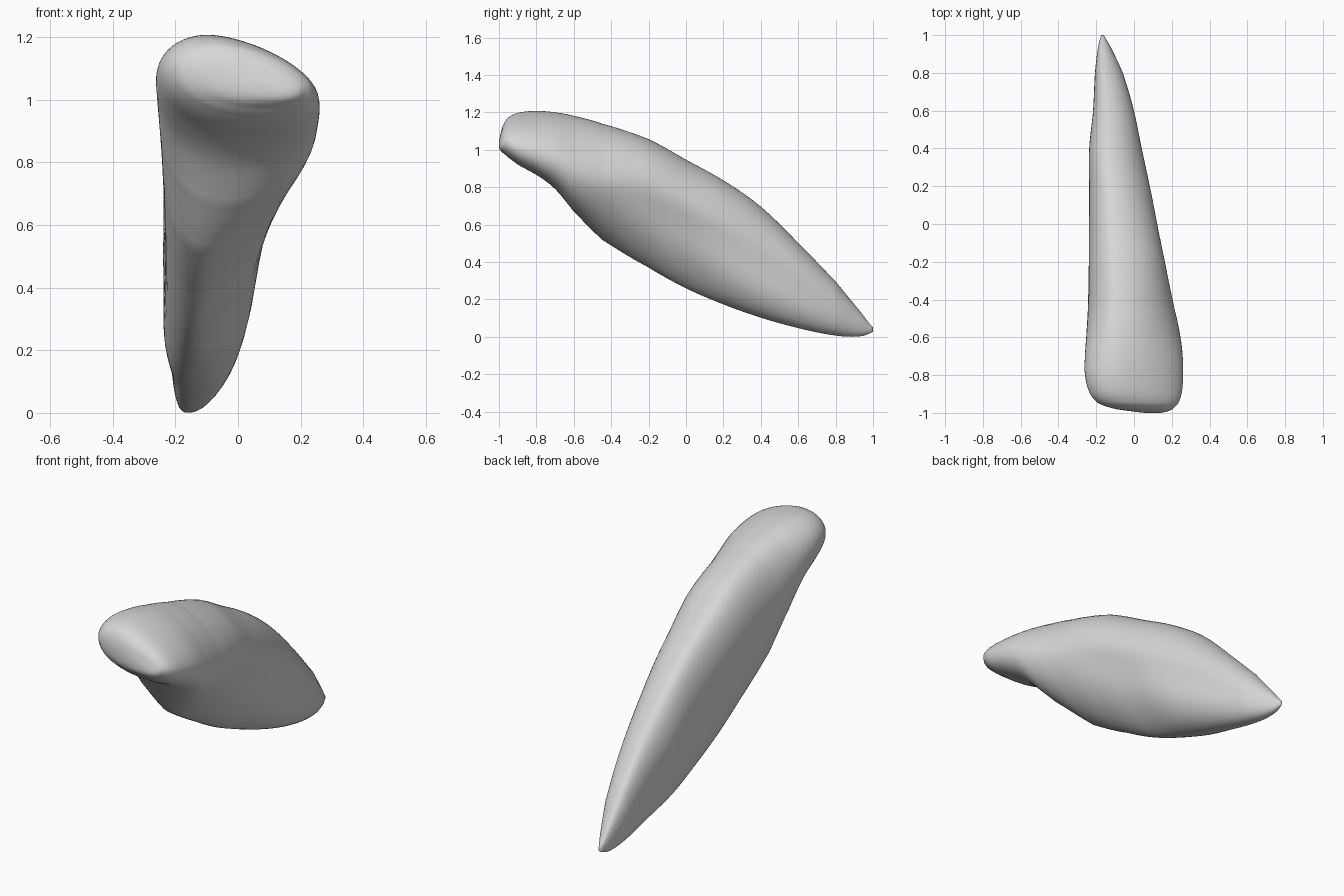
import bpy, bmesh, math

cube = bpy.data.objects.get("Cube")
if cube:
    bpy.data.objects.remove(cube, do_unlink=True)

# Stations from biting edge to root tip: y, left x, right x, bottom z, top z
STATIONS = [
    (-1, .05, .17, 1, 1.05),
    (-.98, -.1, .205, .985, 1.13),
    (-.95, -.19, .235, .96, 1.175),
    (-.9, -.235, .255, .92, 1.2),
    (-.8, -.262, .263, .865, 1.21),
    (-.7, -.262, .261, .79, 1.203),
    (-.6, -.255, .25, .67, 1.185),
    (-.45, -.246, .22, .52, 1.145),
    (-.2, -.246, .172, .365, 1.06),
    (0, -.246, .132, .255, .95),
    (.2, -.246, .094, .17, .84),
    (.4, -.246, .052, .1, .7),
    (.6, -.222, .008, .045, .505),
    (.8, -.208, -.058, .005, .295),
    (.94, -.19, -.125, .002, .125),
    (1, -.175, -.16, .025, .045),
]


def mix(a, b, t):
    return a + (b - a) * t


def ramp(y, start, end):
    """Smooth change from 0 at start to 1 at end."""
    t = min(1, max(0, (y - start) / (end - start)))
    return t * t * (3 - 2 * t)


def curve_point(p, q, r, s, t):
    """Smooth interpolation from station q to station r, spaced by y."""
    def value(i):
        span = r[0] - q[0]
        start = (r[i] - p[i]) / max(r[0] - p[0], .01) * span
        end = (s[i] - q[i]) / max(s[0] - q[0], .01) * span
        t2, t3 = t * t, t * t * t
        return ((2 * t3 - 3 * t2 + 1) * q[i] + (t3 - 2 * t2 + t) * start
                + (3 * t2 - 2 * t3) * r[i] + (t3 - t2) * end)
    return [value(i) for i in range(len(q))]


def section(station, count=64):
    """Cross-section from four rounded quadrants with a keel below."""
    y, left, right, bottom, top = station
    crown = ramp(y, -.4, -.85)
    upper = ramp(y, -.1, -.9)
    tip = ramp(y, 0, .5)
    groove = ramp(y, -.5, 0) * ramp(y, .9, .5)
    width, height = right - left, top - bottom
    peak = left + width * mix(.36, .32, upper)
    keel = left + width * mix(mix(.31, .4, tip), .62, crown)
    left_mid = bottom + height * mix(mix(.53, .47, tip), .6, upper)
    right_mid = bottom + height * mix(mix(.62, .55, tip), .36, upper)
    points = []
    for k in range(count):
        a = math.tau * k / count
        u, v = math.cos(a), math.sin(a)
        if v >= 0:
            power = mix(2, 1.6, upper) if u >= 0 else 2.1
        elif u >= 0:
            power = mix(mix(1.5, 2.2, tip), 2.5, crown)
        else:
            power = mix(mix(2.3, 2.8, tip), 2.1, crown)
        centre = peak if v >= 0 else keel
        mid = right_mid if u >= 0 else left_mid
        x_reach = right - centre if u >= 0 else centre - left
        z_reach = top - mid if v >= 0 else mid - bottom
        x = centre + math.copysign(abs(u) ** (2 / power), u) * x_reach
        z = mid + math.copysign(abs(v) ** (2 / power), v) * z_reach
        # Shallow groove along each side of the root
        depth, centre_level = (.06, .48) if u >= 0 else (.04, .45)
        level = (z - bottom) / height
        x -= u * width * depth * groove * math.exp(-((level - centre_level) / .14) ** 2)
        points.append((x, y, z))
    return points


# Loft the tooth through the interpolated sections
bm = bmesh.new()
rings = []
last = len(STATIONS) - 1
for i in range(last):
    near = [STATIONS[min(max(i + k, 0), last)] for k in (-1, 0, 1, 2)]
    steps = 4 if near[2][0] - near[1][0] < .08 else 8
    for j in range(steps):
        rings.append(section(curve_point(*near, j / steps)))
rings.append(section(STATIONS[-1]))
loops = [[bm.verts.new(p) for p in ring] for ring in rings]
for a, b in zip(loops, loops[1:]):
    for k in range(len(a)):
        n = (k + 1) % len(a)
        bm.faces.new((a[k], a[n], b[n], b[k]))

# Close both ends
for loop in (loops[0], loops[-1]):
    cap = bm.faces.new(loop)
    bmesh.ops.poke(bm, faces=[cap])
bmesh.ops.recalc_face_normals(bm, faces=bm.faces)

# Soften the creases where the quadrants meet
for _ in range(8):
    bmesh.ops.smooth_vert(bm, verts=bm.verts, factor=.5,
                          use_axis_x=True, use_axis_y=False, use_axis_z=True)

mesh = bpy.data.meshes.new("tooth")
bm.to_mesh(mesh)
bm.free()
tooth = bpy.data.objects.new("tooth", mesh)
bpy.context.collection.objects.link(tooth)

# Single plain grey material
grey = bpy.data.materials.new("light_grey")
grey.use_nodes = True
colour = (.68, .68, .68, 1)
grey.diffuse_color = colour
grey.node_tree.nodes["Principled BSDF"].inputs["Base Color"].default_value = colour
mesh.materials.append(grey)

for polygon in mesh.polygons:
    polygon.use_smooth = True
